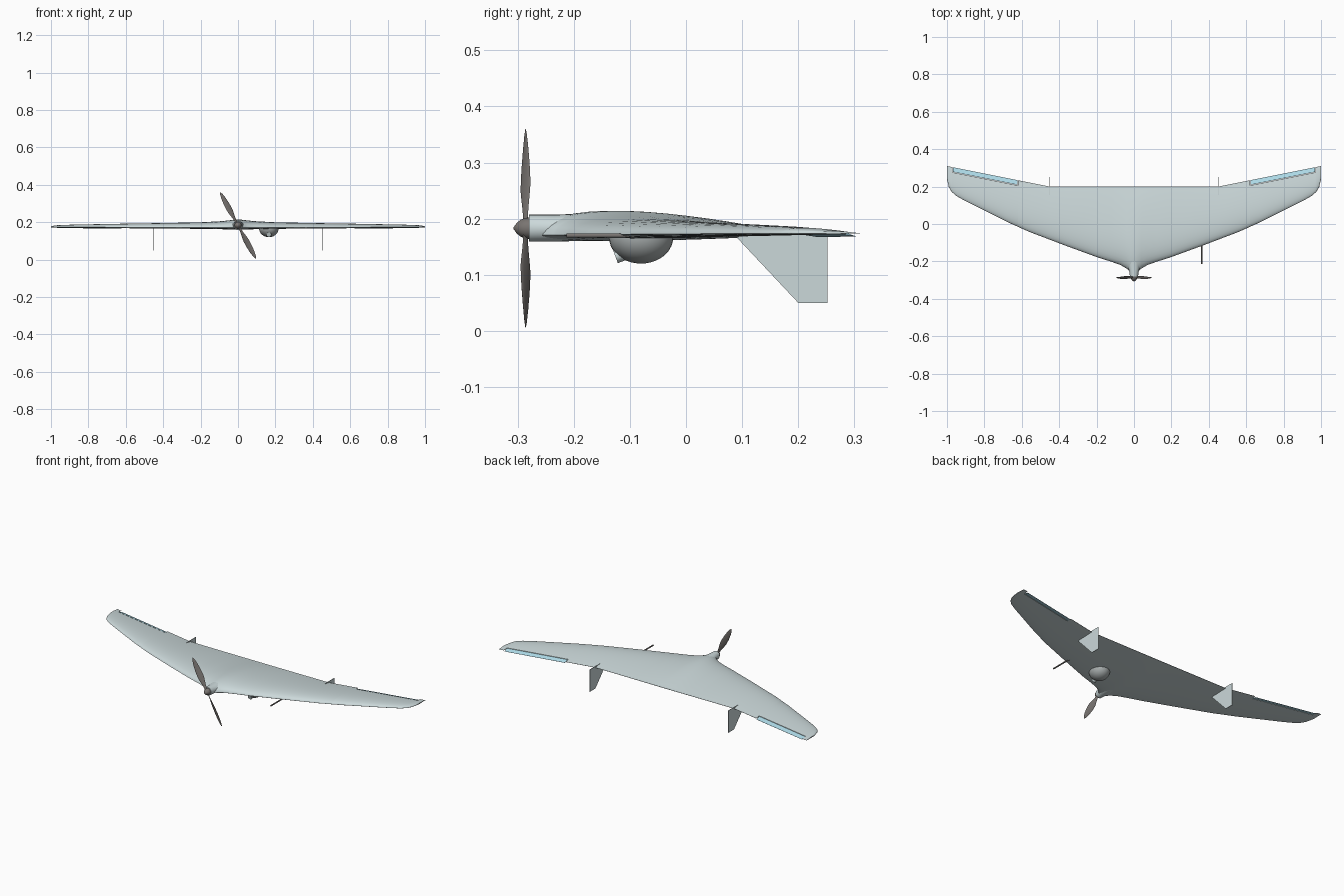
import bpy, bmesh, math
from mathutils import Vector, Matrix

cube = bpy.data.objects.get("Cube")
if cube:
    bpy.data.objects.remove(cube, do_unlink=True)


def material(name, r, g, b):
    m = bpy.data.materials.new(name)
    m.use_nodes = True
    m.diffuse_color = (r, g, b, 1)
    m.node_tree.nodes["Principled BSDF"].inputs["Base Color"].default_value = (r, g, b, 1)
    return m


pale = material("pale grey", 0.60, 0.69, 0.70)
blue = material("light blue", 0.42, 0.70, 0.80)
grey = material("mid grey", 0.38, 0.41, 0.41)
dark = material("dark warm grey", 0.19, 0.175, 0.165)


def finish(name, bm, mat, angle=40, mirror=False):
    bmesh.ops.recalc_face_normals(bm, faces=bm.faces)
    mesh = bpy.data.meshes.new(name)
    bm.to_mesh(mesh)
    bm.free()
    mesh.materials.append(mat)
    ob = bpy.data.objects.new(name, mesh)
    bpy.context.scene.collection.objects.link(ob)
    bpy.ops.object.select_all(action='DESELECT')
    ob.select_set(True)
    bpy.context.view_layer.objects.active = ob
    bpy.ops.object.shade_smooth_by_angle(angle=math.radians(angle))
    if mirror:
        mod = ob.modifiers.new("mirror", 'MIRROR')
        mod.merge_threshold = 0.0002
        ob.modifiers.move(len(ob.modifiers) - 1, 0)
    return ob


def loft(rings, cap_start=True, cap_end=True):
    bm = bmesh.new()
    rows = [[bm.verts.new(p) for p in ring] for ring in rings]
    n = len(rows[0])
    for a, b in zip(rows, rows[1:]):
        for i in range(n):
            j = (i + 1) % n
            bm.faces.new((a[i], a[j], b[j], b[i]))
    if cap_start:
        bm.faces.new(rows[0])
    if cap_end:
        bm.faces.new(rows[-1])
    return bm


def interp(table, x):
    for (x0, a), (x1, b) in zip(table, table[1:]):
        if x <= x1:
            return a + (b - a) * (x - x0) / (x1 - x0)
    return table[-1][1]


# Wing planform and thickness along the half span
LEAD = [(0, -0.268), (0.02, -0.258), (0.04, -0.238), (0.07, -0.22), (0.12, -0.202),
        (0.19, -0.18), (0.36, -0.118), (0.56, -0.042), (0.68, 0.012), (0.8, 0.072),
        (0.9, 0.122), (0.95, 0.15), (0.975, 0.172), (0.99, 0.197), (1.0, 0.24)]
THICK = [(0, 0.054), (0.02, 0.053), (0.05, 0.048), (0.1, 0.042), (0.2, 0.035),
         (0.45, 0.028), (0.7, 0.022), (0.9, 0.016), (0.975, 0.012), (1.0, 0.005)]
FLAP_IN, FLAP_OUT, FLAP_CHORD = 0.62, 0.97, 0.028


def trail(x):
    return 0.2 + max(0, x - 0.45) * 0.2


def surface(x, y, side):
    lead = interp(LEAD, x)
    t = min(1, max(0, (y - lead) / (trail(x) - lead)))
    n = 10 * (0.2969 * math.sqrt(t) - 0.126 * t - 0.3516 * t**2 + 0.2843 * t**3 - 0.1036 * t**4)
    n = max(n, 0.03) if t > 0.5 else n
    share = 0.8 if side > 0 else -0.2
    return 0.171 + 0.003 * x + share * interp(THICK, x) * n


def section(x, y0, y1, steps):
    ys = [y0 + (y1 - y0) * (1 - math.cos(math.pi * i / steps)) / 2 for i in range(steps + 1)]
    upper = [Vector((x, y, surface(x, y, 1))) for y in reversed(ys)]
    first = 1 if y0 <= interp(LEAD, x) else 0
    lower = [Vector((x, y, surface(x, y, -1))) for y in ys[first:]]
    return upper + lower


# Wing with a notch in each trailing edge for the control surface
xs = {a for a, _ in LEAD} | {a for a, _ in THICK} | {0.27, 0.5}
xs |= {FLAP_IN - 0.001, FLAP_IN, FLAP_OUT, FLAP_OUT + 0.001}
rings = []
for x in sorted(xs):
    cut = FLAP_CHORD if FLAP_IN <= x <= FLAP_OUT else 0
    rings.append(section(x, interp(LEAD, x), trail(x) - cut, 20))
finish("wing", loft(rings, cap_start=False), pale, 40, True)

# Control surfaces, drooped slightly
rings = []
for i in range(9):
    x = FLAP_IN + 0.002 + (FLAP_OUT - FLAP_IN - 0.004) * i / 8
    ring = section(x, trail(x) - FLAP_CHORD + 0.003, trail(x), 4)
    hinge = trail(x) - FLAP_CHORD
    for p in ring:
        p.z -= (p.y - hinge) * 0.2
    rings.append(ring)
finish("elevon", loft(rings), blue, 40, True)

# Nose cowl blending into the wing
rings = []
for y, w, low, top in [(-0.28, 0.022, 0.159, 0.207), (-0.26, 0.024, 0.159, 0.207),
                       (-0.235, 0.030, 0.159, 0.207), (-0.2, 0.036, 0.160, 0.2085),
                       (-0.15, 0.030, 0.161, 0.211), (-0.1, 0.015, 0.163, 0.208)]:
    rings.append([(w * math.cos(a), y, (low + top) / 2 + (top - low) / 2 * math.sin(a))
                  for a in (math.tau * k / 24 for k in range(24))])
finish("nose_cowl", loft(rings), pale)

# Spinner
HUB = Vector((0, -0.286, 0.183))
rings = [[(r * math.cos(math.tau * k / 24), y, HUB.z + r * math.sin(math.tau * k / 24))
          for k in range(24)]
         for y, r in [(-0.278, 0.019), (-0.286, 0.0185), (-0.295, 0.015),
                      (-0.302, 0.009), (-0.307, 0.002)]]
finish("spinner", loft(rings), dark)

# Two twisted propeller blades
CHORD = [(0, 0.012), (0.15, 0.016), (0.4, 0.034), (0.6, 0.033), (0.8, 0.025), (0.94, 0.014), (1, 0.004)]
for name, turn in (("propeller_blade_upper", 0), ("propeller_blade_lower", math.pi)):
    spin = Matrix.Rotation(math.radians(-28.3) + turn, 3, 'Y')
    rings = []
    for i in range(17):
        t = i / 16
        c = interp(CHORD, t) / 2
        twist = Matrix.Rotation(math.radians(42 - 26 * t), 3, 'Z')
        ring = []
        for k in range(12):
            a = math.tau * k / 12
            p = twist @ Vector((c * math.cos(a), c * 0.14 * math.sin(a), 0))
            p.z = 0.008 + 0.192 * t
            ring.append(HUB + spin @ p)
        rings.append(ring)
    finish(name, loft(rings), dark, 60)

# Twin fins hanging under the trailing edge
outline = [(0.09, 0.167), (0.2, 0.05), (0.252, 0.05), (0.252, 0.18), (0.15, 0.18)]
rings = [[(x, y, z) for y, z in outline] for x in (0.4485, 0.4515)]
finish("fin", loft(rings), pale, 30, True)

# Camera dome under the left wing with its lens
bm = bmesh.new()
bmesh.ops.create_uvsphere(bm, u_segments=32, v_segments=20, radius=1)
bmesh.ops.transform(bm, verts=bm.verts, matrix=Matrix.Translation((0.165, -0.08, 0.166))
                    @ Matrix.Diagonal((0.052, 0.057, 0.046, 1)))
bmesh.ops.bisect_plane(bm, geom=bm.verts[:] + bm.edges[:] + bm.faces[:],
                       plane_co=(0, 0, 0.17), plane_no=(0, 0, 1), clear_outer=True)
bmesh.ops.holes_fill(bm, edges=[e for e in bm.edges if e.is_boundary])
finish("camera_dome", bm, grey)


def rod(name, start, end, radius, mat):
    start, end = Vector(start), Vector(end)
    axis = end - start
    bm = bmesh.new()
    bmesh.ops.create_cone(bm, cap_ends=True, segments=16, radius1=radius,
                          radius2=radius, depth=axis.length)
    turn = axis.to_track_quat('Z', 'Y').to_matrix().to_4x4()
    bmesh.ops.transform(bm, verts=bm.verts, matrix=Matrix.Translation((start + end) / 2) @ turn)
    finish(name, bm, mat)


rod("camera_lens", (0.165, -0.08, 0.15), (0.165, -0.126, 0.133), 0.013, pale)

# Airspeed probe on the left leading edge
rod("airspeed_probe", (0.362, -0.213, 0.170), (0.362, -0.09, 0.170), 0.004, dark)
